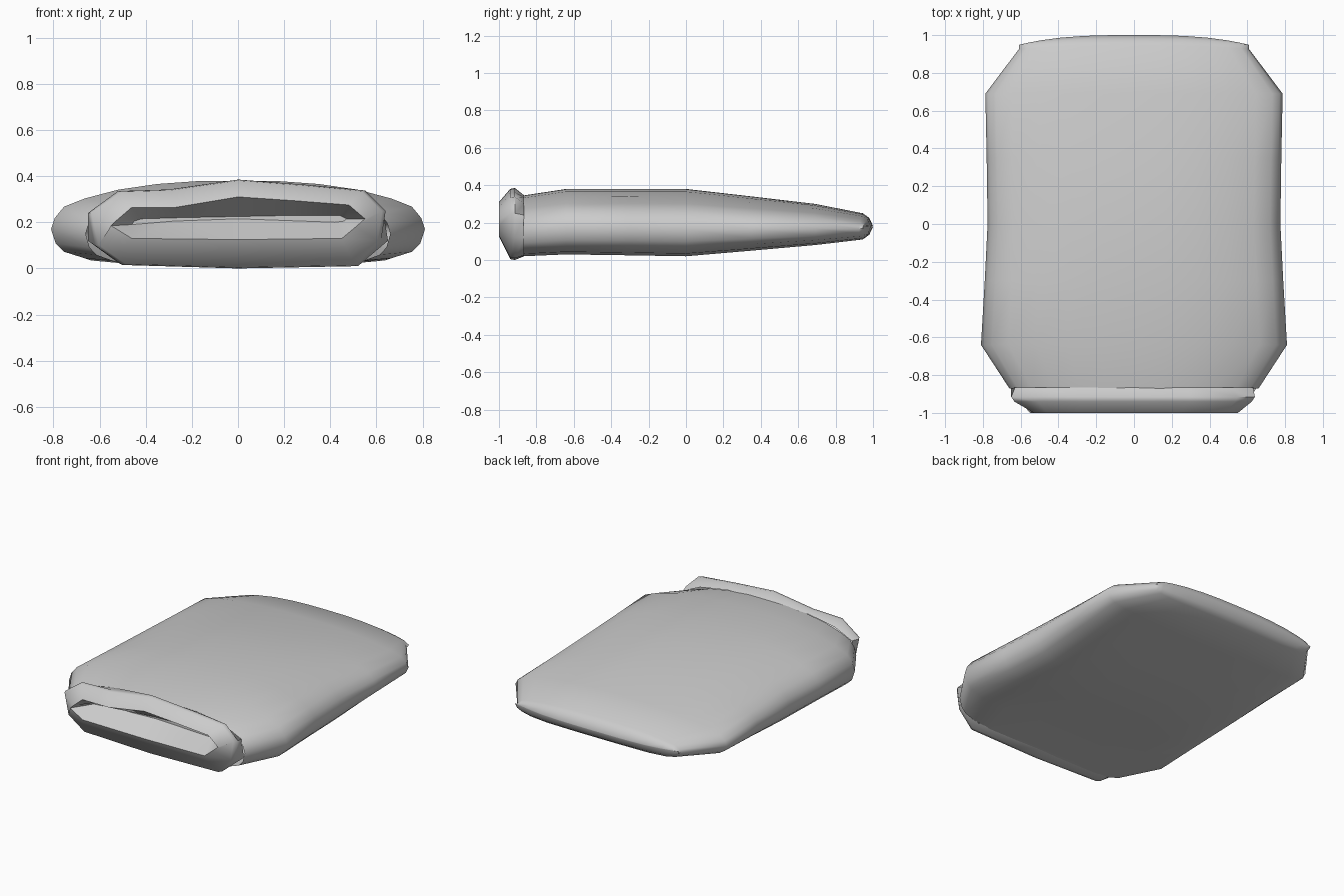
import bpy, bmesh
from math import radians

if "Cube" in bpy.data.objects:
    bpy.data.objects.remove(bpy.data.objects["Cube"])


def loft(name, rings, cap_start=False, cap_end=False, angle=50):
    """Skin a list of equal-length point rings into one smooth object."""
    bm = bmesh.new()
    loops = [[bm.verts.new(p) for p in ring] for ring in rings]
    n = len(loops[0])
    for a, b in zip(loops, loops[1:]):
        for i in range(n):
            j = (i + 1) % n
            bm.faces.new((a[i], a[j], b[j], b[i]))
    if cap_start:
        bm.faces.new(loops[0])
    if cap_end:
        bm.faces.new(loops[-1])
    bmesh.ops.remove_doubles(bm, verts=bm.verts, dist=0.0005)
    bmesh.ops.recalc_face_normals(bm, faces=bm.faces)
    mesh = bpy.data.meshes.new(name)
    bm.to_mesh(mesh)
    bm.free()
    obj = bpy.data.objects.new(name, mesh)
    bpy.context.collection.objects.link(obj)
    bpy.context.view_layer.objects.active = obj
    obj.select_set(True)
    bpy.ops.object.shade_smooth_by_angle(angle=radians(angle))
    obj.select_set(False)
    return obj


# Filled sack: half cross-section (width fraction, height fraction), mirrored
half = [(0, 1), (.22, .995), (.43, .96), (.64, .89), (.82, .78), (.93, .68),
        (.98, .54), (1, .40), (.975, .22), (.93, .12), (.82, .04), (.62, 0),
        (.3, 0), (0, 0)]
section = half + [(-u, v) for u, v in half[-2:0:-1]]

# y, half width, bottom, top, backward bow at the sides
stations = [(-.87, .66, .02, .345, 0), (-.64, .81, .03, .38, 0),
            (-.3, .79, .025, .38, 0), (0, .775, .02, .38, 0),
            (.35, .78, .05, .34, 0), (.69, .787, .08, .30, 0),
            (.945, .61, .11, .25, .02), (.98, .61, .135, .225, .035),
            (1.0, .61, .178, .182, .052)]
body_rings = [[(u * w, y - bow * abs(u) ** 3, z0 + v * (z1 - z0))
               for u, v in section] for y, w, z0, z1, bow in stations]
loft("sack_body", body_rings, cap_end=True)

# Gathered mouth: flared collar that turns into a shallow open funnel
base = [(0, .345), (.3, .335), (.5, .30), (.63, .24), (.65, .12), (.52, .025),
        (0, .02), (-.52, .025), (-.65, .12), (-.63, .24), (-.5, .30), (-.3, .335)]
crest = [(0, .385), (.3, .362), (.55, .338), (.64, .25), (.62, .12), (.52, .01),
         (0, 0), (-.5, .015), (-.62, .10), (-.65, .24), (-.52, .335), (-.3, .342)]
lip = [(0, .31), (.25, .293), (.48, .275), (.55, .215), (.51, .18), (.45, .13),
       (0, .125), (-.46, .13), (-.55, .185), (-.53, .205), (-.46, .265), (-.27, .265)]
throat = [(0, .225), (.25, .23), (.44, .23), (.47, .215), (.46, .205), (.42, .20),
          (0, .215), (-.28, .205), (-.46, .19), (-.45, .205), (-.42, .215), (-.25, .22)]


def ring(points, y, grow=1.0):
    return [(x * grow, y, .19 + (z - .19) * grow) for x, z in points]


loft("sack_mouth", [ring(base, -.865), ring(crest, -.915),
                    ring(crest, -.94, .975), ring(lip, -1.0),
                    ring(throat, -.88)], cap_end=True, angle=55)
